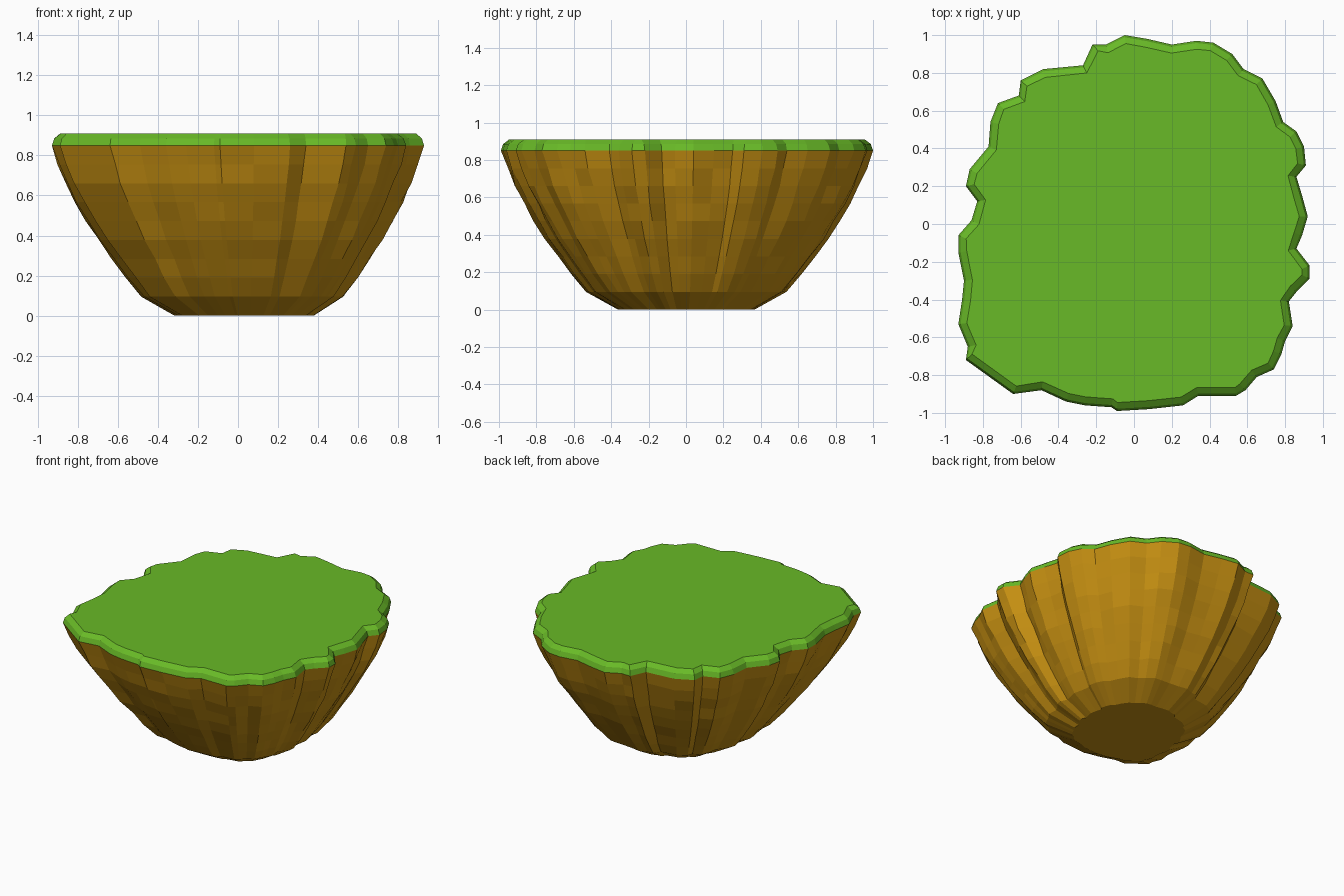
import bpy
import bmesh
import math
import random
from mathutils import Vector

random.seed(4)

default_cube = bpy.data.objects.get("Cube")
if default_cube:
    bpy.data.objects.remove(default_cube, do_unlink=True)


def make_material(name, colour):
    material = bpy.data.materials.new(name)
    material.use_nodes = True
    material.diffuse_color = colour
    material.node_tree.nodes["Principled BSDF"].inputs["Base Color"].default_value = colour
    return material


grass_green = make_material("grass green", (0.14, 0.49, 0.02, 1))
earth_brown = make_material("earth brown", (0.57, 0.28, 0.006, 1))

# Ragged island outline in hundredths, clockwise from the back, one list per side
back_edge = [(-5, 100), (7, 98), (20, 95), (33, 97), (42, 96), (52, 90), (58, 82),
             (68, 77), (75, 65), (79, 54)]
left_edge = [(86, 49), (90, 41), (91, 31), (86, 25), (89, 15), (92, 4), (89, -6),
             (86, -13), (93, -22), (93, -29), (86, -36), (82, -41), (84, -54),
             (80, -62), (78, -69), (74, -77)]
front_edge = [(65, -81), (59, -88), (54, -91), (34, -91), (26, -96), (8, -98),
              (-9, -99), (-12, -97), (-26, -96), (-36, -94), (-49, -88), (-64, -90)]
right_edge = [(-89, -72), (-88, -65), (-93, -53), (-91, -40), (-90, -30), (-93, -15),
              (-93, -6), (-86, 2), (-83, 12), (-89, 20), (-87, 29), (-77, 41),
              (-76, 54), (-72, 64), (-61, 68), (-60, 76), (-48, 82), (-27, 84),
              (-22, 95), (-15, 95)]
outline = [Vector(p) / 100 for p in back_edge + left_edge + front_edge + right_edge]
outline.reverse()  # counter-clockwise, so faces point outward
mean_radius = sum(p.length for p in outline) / len(outline)

RIM_HEIGHT = 0.85
GRASS_TOP = 0.91


def earth_ring(height, scale, roughness):
    """One horizontal ring of the earth, rounder and more central lower down."""
    roundness = 0.6 * (1 - scale)
    ring = []
    for p in outline:
        radius = p.length + (mean_radius - p.length) * roundness
        flat = p.normalized() * radius * scale
        flat *= 1 + random.uniform(-roughness, roughness)
        flat.x += 0.05 * (1 - scale)
        ring.append(Vector((flat.x, flat.y, height)))
    return ring


def inset_ring(height, distance):
    """The outline moved inward by an even distance along its corner normals."""
    ring = []
    for i, p in enumerate(outline):
        before, after = outline[i - 1], outline[(i + 1) % len(outline)]
        along = (after - before).normalized()
        inward = Vector((-along.y, along.x))
        flat = p + inward * distance
        ring.append(Vector((flat.x, flat.y, height)))
    return ring


def build_loft(name, rings, material, cap_bottom, cap_top):
    """Skin a stack of rings with flat quads and optional end caps."""
    bm = bmesh.new()
    loops = [[bm.verts.new(co) for co in ring] for ring in rings]
    for low, high in zip(loops, loops[1:]):
        for i in range(len(low)):
            j = (i + 1) % len(low)
            bm.faces.new((low[i], low[j], high[j], high[i]))
    if cap_bottom:
        bm.faces.new(reversed(loops[0]))
    if cap_top:
        bm.faces.new(loops[-1])
    mesh = bpy.data.meshes.new(name)
    bm.to_mesh(mesh)
    bm.free()
    mesh.materials.append(material)
    obj = bpy.data.objects.new(name, mesh)
    bpy.context.collection.objects.link(obj)
    return obj


# Earth underside: bowl of roughened, faceted rings from the base to the rim
bowl_scales = [0.37, 0.54, 0.62, 0.69, 0.76, 0.82, 0.875, 0.925, 0.965, 1]
earth_rings = []
for level, scale in enumerate(bowl_scales):
    height = RIM_HEIGHT * level / (len(bowl_scales) - 1)
    is_end = level in (0, len(bowl_scales) - 1)
    earth_rings.append(earth_ring(height, scale, 0 if is_end else 0.009))
build_loft("earth_underside", earth_rings, earth_brown, True, False)

# Grass layer: bevelled rim with a flat top
grass_rings = [inset_ring(RIM_HEIGHT, 0), inset_ring(0.885, 0.012), inset_ring(GRASS_TOP, 0.045)]
build_loft("grass_top", grass_rings, grass_green, False, True)
